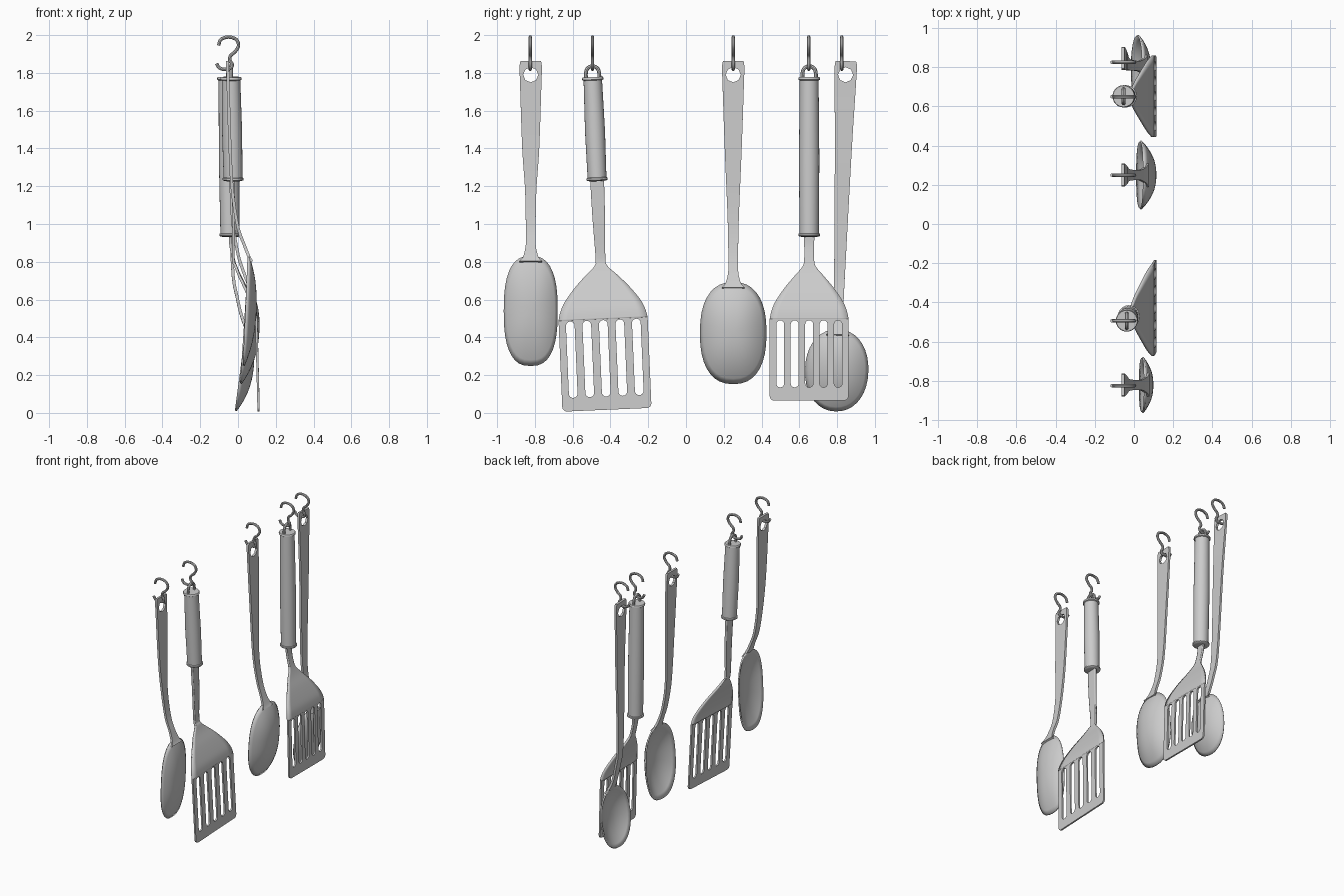
import bpy, bmesh, math
from mathutils import Vector

if "Cube" in bpy.data.objects:
    bpy.data.objects.remove(bpy.data.objects["Cube"])

TOP = 1.8  # hanging pivot height; every utensil is built relative to it


def smooth_path(pts, n=5):
    """Catmull-Rom interpolation through tuples."""
    p = [Vector(q) for q in pts]
    p = [p[0]] + p + [p[-1]]
    out = []
    for i in range(1, len(p) - 2):
        a, b, c, d = p[i - 1:i + 3]
        for k in range(n):
            t = k / n
            out.append(0.5 * (2 * b + (c - a) * t + (2 * a - 5 * b + 4 * c - d) * t * t
                              + (3 * b - a - 3 * c + d) * t ** 3))
    return out + [p[-2]]


def finish(ob, y, tilt, angle=40):
    ob.location, ob.rotation_euler = (0, y, TOP), (tilt, 0, 0)
    bpy.ops.object.select_all(action='DESELECT')
    ob.select_set(True)
    bpy.context.view_layer.objects.active = ob
    bpy.ops.object.shade_smooth_by_angle(angle=math.radians(angle))
    return ob


def mesh_object(name, verts, faces, thick=0):
    me = bpy.data.meshes.new(name)
    me.from_pydata([(v[0], v[1], v[2] - TOP) for v in verts], [], faces)
    bm = bmesh.new()
    bm.from_mesh(me)
    bmesh.ops.recalc_face_normals(bm, faces=bm.faces)
    bm.to_mesh(me)
    bm.free()
    ob = bpy.data.objects.new(name, me)
    bpy.context.collection.objects.link(ob)
    if thick:
        m = ob.modifiers.new("thickness", 'SOLIDIFY')
        m.thickness, m.offset = thick, 0
    return ob


def strip(name, rows, thick, cols=6):
    """Flat bent bar; rows are (x, half width, z)."""
    rows = smooth_path(rows)
    verts = [(r[0], r[1] * (2 * j / cols - 1), r[2]) for r in rows for j in range(cols + 1)]
    w = cols + 1
    faces = [(i * w + j, i * w + j + 1, (i + 1) * w + j + 1, (i + 1) * w + j)
             for i in range(len(rows) - 1) for j in range(cols)]
    return mesh_object(name, verts, faces, thick)


def lathe(name, prof, cx, segs=24):
    """Turned part; prof is (z, radius), cx gives the axis x at a height."""
    verts = [(cx(z) + r * math.cos(2 * math.pi * k / segs), r * math.sin(2 * math.pi * k / segs), z)
             for z, r in prof for k in range(segs)]
    faces = [(i * segs + k, i * segs + (k + 1) % segs, (i + 1) * segs + (k + 1) % segs, (i + 1) * segs + k)
             for i in range(len(prof) - 1) for k in range(segs)]
    faces += [tuple(range(segs)), tuple(range((len(prof) - 1) * segs, len(prof) * segs))]
    return mesh_object(name, verts, faces)


def curve_object(name, splines, cyclic=False, **props):
    cu = bpy.data.curves.new(name, 'CURVE')
    for k, v in props.items():
        setattr(cu, k, v)
    for pts in splines:
        s = cu.splines.new('POLY')
        s.points.add(len(pts) - 1)
        for p, c in zip(s.points, pts):
            p.co = (*c, 1)
        s.use_cyclic_u = cyclic
    ob = bpy.data.objects.new(name, cu)
    bpy.context.collection.objects.link(ob)
    bpy.ops.object.select_all(action='DESELECT')
    ob.select_set(True)
    bpy.context.view_layer.objects.active = ob
    bpy.ops.object.convert(target='MESH')
    return bpy.context.view_layer.objects.active


def wire(name, pts, radius):
    return curve_object(name, [[(x, y, z - TOP) for x, y, z in smooth_path(pts)]], dimensions='3D',
                        bevel_depth=radius, bevel_resolution=2, use_fill_caps=True)


def hook(name, y):
    pts = [(-.103, 1.945), (-.09, 1.977), (-.05, 1.99), (-.01, 1.977), (.003, 1.945), (-.015, 1.913),
           (-.04, 1.89), (-.043, 1.865), (-.03, 1.845), (-.04, 1.825), (-.075, 1.819), (-.1, 1.828), (-.113, 1.85)]
    finish(wire(name, [(x, 0, z) for x, z in pts], .009), y, 0)


def spoon(name, y, tilt, neck, bottom, half, power, x_neck, x_tip, depth):
    # bent flat handle with a hanging hole
    h = strip(name + "_handle", [(-.056, .054, 1.862), (-.055, .059, 1.83), (-.052, .056, 1.72),
                                 (-.042, .045, 1.4), (-.03, .03, neck + .35), (-.002, .026, neck + .16),
                                 (x_neck - .022, .026, neck + .06), (x_neck + .004, .04, neck - .005),
                                 (x_neck + .018, .06, neck - .03)], .016)
    bpy.ops.mesh.primitive_cylinder_add(vertices=8, radius=.04, depth=.3, location=(-.05, 0, 1.79 - TOP),
                                        rotation=(0, math.pi / 2, 0))
    cutter = bpy.context.object
    m = h.modifiers.new("hole", 'BOOLEAN')
    m.object, m.solver = cutter, 'EXACT'
    bpy.context.view_layer.objects.active = h
    for mod in [q.name for q in h.modifiers]:
        bpy.ops.object.modifier_apply(modifier=mod)
    bpy.data.objects.remove(cutter)
    finish(h, y, tilt)
    # dished bowl made of concentric rings
    rings, segs = 9, 36
    zc, hz = (neck + bottom) / 2, (neck - bottom) / 2

    def point(r, a):
        c, s = math.cos(a), math.sin(a)
        u = math.copysign(abs(c) ** (2 / power), c) * r
        v = math.copysign(abs(s) ** (2 / power), s) * r
        rim = (x_neck + x_tip) / 2 + v * (x_neck - x_tip) / 2
        return rim + depth * (1 - r ** 2.3), u * half, zc + v * hz

    verts = [point(0, 0)] + [point((i + 1) / rings, 2 * math.pi * k / segs)
                             for i in range(rings) for k in range(segs)]
    faces = [(0, 1 + k, 1 + (k + 1) % segs) for k in range(segs)]
    faces += [(1 + i * segs + k, 1 + (i + 1) * segs + k, 1 + (i + 1) * segs + (k + 1) % segs,
               1 + i * segs + (k + 1) % segs) for i in range(rings - 1) for k in range(segs)]
    finish(mesh_object(name + "_bowl", verts, faces, .01), y, tilt)


def arc(cx, cz, r, a0, a1, n=8):
    return [(cx + r * math.cos(math.radians(a0 + (a1 - a0) * i / n)),
             cz + r * math.sin(math.radians(a0 + (a1 - a0) * i / n)), 0) for i in range(n + 1)]


def spatula(name, y, tilt, x_top, x_low, grip_end, radius, half, bottom, slot_low, slot_gap, slot_r, shaft):
    cx = lambda z: x_top + (1.775 - z) / (1.775 - grip_end) * (x_low - x_top)
    e, r = grip_end, radius
    # grip with a collar at each end
    prof = [(1.778, r - .012), (1.778, r + .003), (1.774, r + .006), (1.764, r + .006), (1.76, r - .001)]
    prof += [(1.75, r - .001), ((1.75 + e) / 2, r + .003), (e + .016, r)]
    prof += [(e + .013, r + .006), (e + .003, r + .006), (e, r + .003), (e - .004, r - .014)]
    finish(lathe(name + "_grip", prof, cx), y, tilt)
    # hanging loop
    loop = [(x_top, -.035, 1.76), (x_top, -.035, 1.8), (x_top, -.025, 1.825), (x_top, 0, 1.836),
            (x_top, .025, 1.825), (x_top, .035, 1.8), (x_top, .035, 1.76)]
    finish(wire(name + "_loop", loop, .01), y, tilt)
    # shaft flaring into the shoulder
    k = half / .21
    finish(strip(name + "_shaft", [(x_low, shaft, e + .02), (x_low + .003, shaft * .9, (e + .84) / 2),
                                   (-.025, .026, .82), (-.012, .034, .775), (.008, .075 * k, .725),
                                   (.04, .13 * k, .66), (.07, .178 * k, .59),
                                   (.088, .2 * k, .54), (.097, half, .495)], .014, 10), y, tilt)
    # slotted blade
    c = .025
    outline = [(half, .5, 0)] + arc(half - c, bottom + c, c, 0, -90)
    outline += arc(c - half, bottom + c, c, -90, -180) + [(-half, .5, 0)]
    splines = [outline]
    for i in range(-2, 3):
        u = i * slot_gap
        splines.append(arc(u, .49 - slot_r, slot_r, 0, 180) + arc(u, slot_low + slot_r, slot_r, 180, 360))
    b = curve_object(name + "_blade", splines, True, dimensions='2D', fill_mode='BOTH', extrude=.006)
    for v in b.data.vertices:
        u, z, t = v.co
        v.co = (.097 + (.5 - z) * .025 + t, u, z - TOP)
    finish(b, y, tilt, 30)


# three spoons
spoon("narrow_spoon", -.822, 0, .83, .25, .14, 2.6, .055, .03, .05)
spoon("wide_spoon", .25, 0, .69, .155, .173, 2.4, .05, .015, .075)
spoon("round_spoon", .845, -.03, .44, .01, .165, 2.15, .045, -.012, .06)

# two slotted spatulas
spatula("short_spatula", -.495, .043, -.037, -.026, 1.23, .05, .236, .015, .085, .0875, .023, .037)
spatula("long_spatula", .652, 0, -.053, -.042, .935, .051, .209, .065, .135, .0765, .021, .029)

# hooks
for i, y in enumerate((-.825, -.495, .25, .65, .825)):
    hook("hook_%d" % (i + 1), y)
